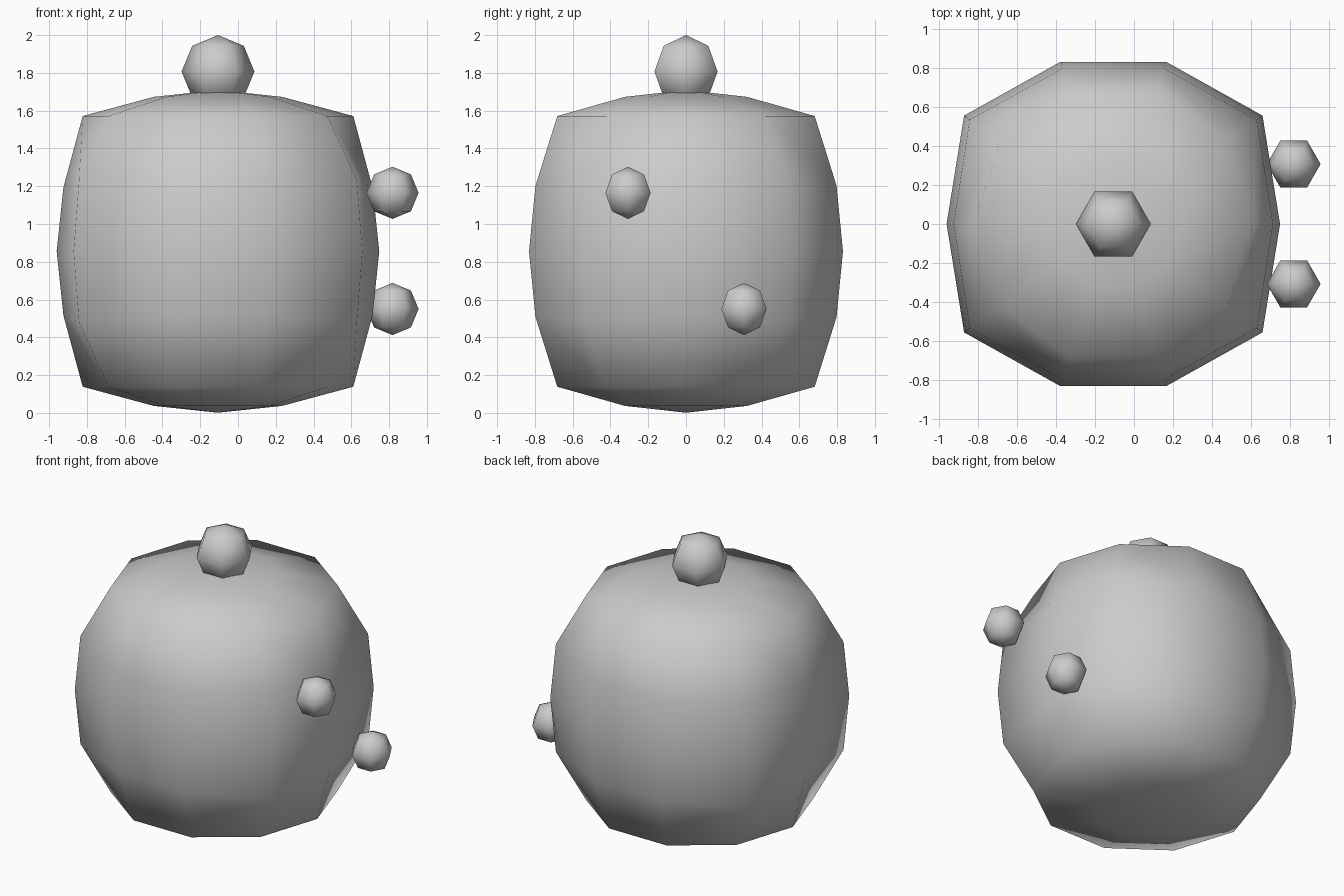
import bpy, bmesh
from math import sin, cos, pi
from mathutils import Vector

if "Cube" in bpy.data.objects:
    bpy.data.objects.remove(bpy.data.objects["Cube"])

grey = bpy.data.materials.new("light_grey")
grey.diffuse_color = (0.6, 0.6, 0.6, 1)
grey.use_nodes = True
grey.node_tree.nodes["Principled BSDF"].inputs["Base Color"].default_value = grey.diffuse_color


def ball(name, centre, radius, segments, rings, boxy=0.0):
    """Low-poly sphere with a vertex on +x; boxy blends it towards a cube."""
    bm = bmesh.new()

    def vert(polar, azimuth):
        d = Vector((sin(polar) * cos(azimuth), sin(polar) * sin(azimuth), cos(polar)))
        stretch = 1 - boxy + boxy / max(abs(c) for c in d)
        return bm.verts.new(d * radius * stretch)

    loops = [[vert(pi * r / rings, 2 * pi * s / segments) for s in range(segments)]
             for r in range(1, rings)]
    top, bottom = vert(0, 0), vert(pi, 0)
    for s in range(segments):
        t = (s + 1) % segments
        bm.faces.new((top, loops[0][s], loops[0][t]))
        bm.faces.new((bottom, loops[-1][t], loops[-1][s]))
        for a, b in zip(loops, loops[1:]):
            bm.faces.new((a[s], b[s], b[t], a[t]))
    bmesh.ops.recalc_face_normals(bm, faces=bm.faces)
    for f in bm.faces:
        f.smooth = True
    mesh = bpy.data.meshes.new(name)
    bm.to_mesh(mesh)
    bm.free()
    mesh.materials.append(grey)
    obj = bpy.data.objects.new(name, mesh)
    obj.location = centre
    bpy.context.collection.objects.link(obj)
    return obj


# Boxy rounded body
ball("body", (-0.106, 0, 0.855), 0.854, 10, 8, boxy=0.45)

# Knob on top
ball("top_knob", (-0.106, 0, 1.807), 0.193, 6, 4)

# Two small knobs on the right side
for name, y, z in (("upper_side_knob", -0.307, 1.165), ("lower_side_knob", 0.307, 0.55)):
    ball(name, (0.818, y, z), 0.138, 6, 4)
